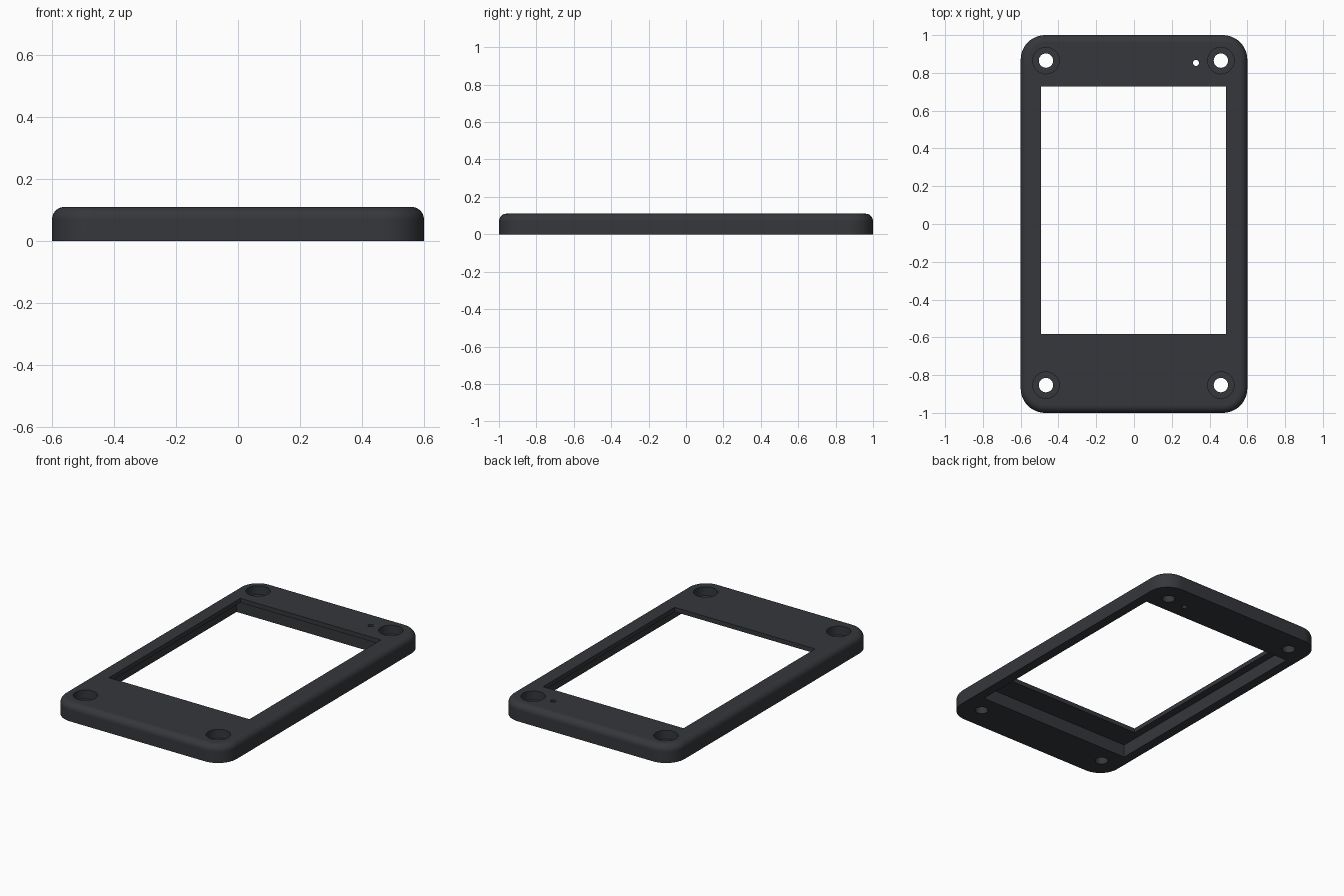
import bpy, bmesh, math

if "Cube" in bpy.data.objects:
    bpy.data.objects.remove(bpy.data.objects["Cube"])

HEIGHT = 0.11
CORNER = 0.13
FILLET = 0.04
SHIFT = (-0.003, 0.006)   # screw pattern is slightly off centre


def finish(name, bm):
    bmesh.ops.recalc_face_normals(bm, faces=bm.faces)
    mesh = bpy.data.meshes.new(name)
    bm.to_mesh(mesh)
    bm.free()
    obj = bpy.data.objects.new(name, mesh)
    bpy.context.collection.objects.link(obj)
    return obj


def rounded_loop(bm, inset, z, steps=12):
    r = CORNER - inset
    verts = []
    for k, (sx, sy) in enumerate([(1, 1), (-1, 1), (-1, -1), (1, -1)]):
        for i in range(steps + 1):
            a = math.pi / 2 * (k + i / steps)
            verts.append(bm.verts.new((sx * (0.6 - CORNER) + r * math.cos(a),
                                       sy * (1.0 - CORNER) + r * math.sin(a), z)))
    return verts


def box(name, x0, x1, y0, y1, z0, z1):
    bm = bmesh.new()
    bmesh.ops.create_cube(bm, size=1)
    for v in bm.verts:
        v.co = (x1 if v.co.x > 0 else x0, y1 if v.co.y > 0 else y0, z1 if v.co.z > 0 else z0)
    return finish(name, bm)


def drill(name, x, y, profile, sides=48):
    # stepped round cutter from (radius, z) pairs
    bm = bmesh.new()
    rings = [[bm.verts.new((x + r * math.cos(2 * math.pi * i / sides),
                            y + r * math.sin(2 * math.pi * i / sides), z))
              for i in range(sides)] for r, z in profile]
    bm.faces.new(rings[0])
    bm.faces.new(rings[-1])
    bridge(bm, rings)
    return finish(name, bm)


def bridge(bm, rings):
    for a, b in zip(rings, rings[1:]):
        n = len(a)
        for i in range(n):
            j = (i + 1) % n
            bm.faces.new((a[i], a[j], b[j], b[i]))


# Rounded slab with a filleted top edge
bm = bmesh.new()
levels = [(0, 0)]
for i in range(9):
    a = math.pi / 2 * i / 8
    levels.append((FILLET * (1 - math.cos(a)), HEIGHT - FILLET + FILLET * math.sin(a)))
loops = [rounded_loop(bm, inset, z) for inset, z in levels]
bm.faces.new(loops[0])
bm.faces.new(loops[-1])
bridge(bm, loops)
cover = finish("cover_frame", bm)

# Screen pocket from below, screen window, stepped screw holes, pin hole
cutters = [box("pocket_cutter", -0.54, 0.54, -0.734, 0.757, -0.1, 0.082),
           box("window_cutter", -0.492, 0.487, -0.582, 0.727, -0.05, 0.2),
           drill("pin_hole_cutter", 0.328, 0.853, [(0.016, -0.1), (0.016, 0.2)], 24)]
for sx in (-1, 1):
    for sy in (-1, 1):
        cutters.append(drill("screw_hole_cutter", SHIFT[0] + sx * 0.463, SHIFT[1] + sy * 0.859,
                             [(0.038, -0.1), (0.038, 0.055), (0.07, 0.055), (0.07, 0.2)]))

bpy.context.view_layer.objects.active = cover
for cutter in cutters:
    mod = cover.modifiers.new("cut", 'BOOLEAN')
    mod.operation = 'DIFFERENCE'
    mod.solver = 'EXACT'
    mod.object = cutter
    bpy.ops.object.modifier_apply(modifier=mod.name)
    bpy.data.objects.remove(cutter)

# Smooth fillets, crisp cut edges
bpy.ops.object.select_all(action='DESELECT')
cover.select_set(True)
bpy.ops.object.shade_smooth_by_angle(angle=math.radians(30))
weighted = cover.modifiers.new("weighted_normals", 'WEIGHTED_NORMAL')
weighted.keep_sharp = True

# Dark plastic
mat = bpy.data.materials.new("dark_plastic")
mat.diffuse_color = (0.035, 0.038, 0.043, 1)
mat.use_nodes = True
mat.node_tree.nodes["Principled BSDF"].inputs["Base Color"].default_value = mat.diffuse_color
cover.data.materials.clear()
cover.data.materials.append(mat)
